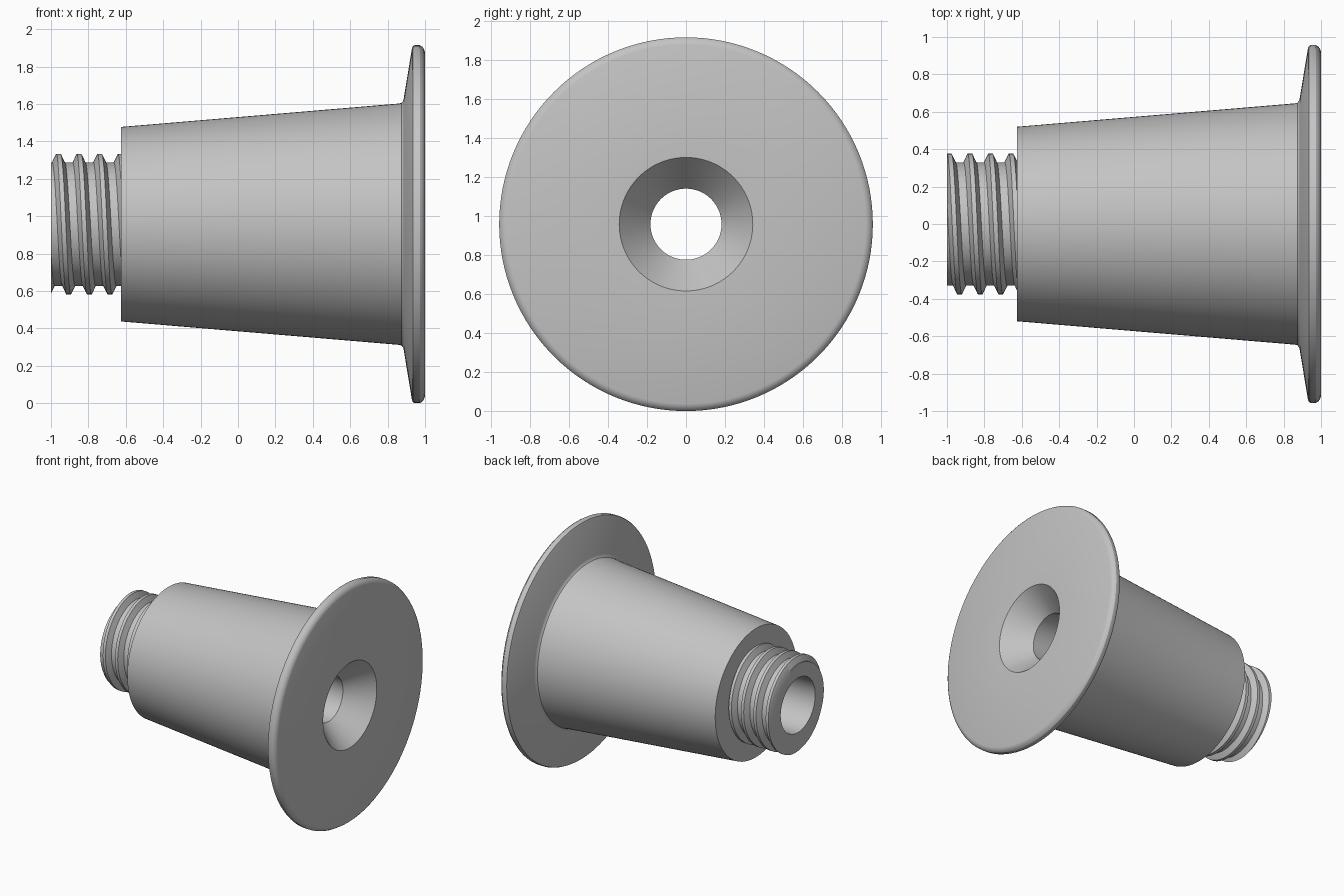
import bpy, bmesh
from math import sin, cos, tau, radians

cube = bpy.data.objects.get("Cube")
if cube:
    bpy.data.objects.remove(cube, do_unlink=True)

AXIS_Z = 0.957
SEGMENTS = 128

grey = bpy.data.materials.new("plain grey")
grey.use_nodes = True
colour = (0.55, 0.55, 0.55, 1)
grey.diffuse_color = colour
grey.node_tree.nodes["Principled BSDF"].inputs["Base Color"].default_value = colour


def revolve(name, profile_at):
    """Skin (x, radius) profiles around the long axis; the profile may vary by turn."""
    bm = bmesh.new()
    columns = []
    for i in range(SEGMENTS + 1):
        turn = i / SEGMENTS
        a = turn * tau
        columns.append([bm.verts.new((x, -r * sin(a), AXIS_Z + r * cos(a)))
                        for x, r in profile_at(turn)])
    for left, right in zip(columns, columns[1:]):
        for k in range(len(left) - 1):
            bm.faces.new((left[k], right[k], right[k + 1], left[k + 1]))
    bmesh.ops.remove_doubles(bm, verts=bm.verts, dist=0.00005)
    bmesh.ops.recalc_face_normals(bm, faces=bm.faces)
    mesh = bpy.data.meshes.new(name)
    bm.to_mesh(mesh)
    bm.free()
    mesh.materials.append(grey)
    obj = bpy.data.objects.new(name, mesh)
    bpy.context.collection.objects.link(obj)
    bpy.ops.object.select_all(action='DESELECT')
    obj.select_set(True)
    bpy.context.view_layer.objects.active = obj
    bpy.ops.object.shade_smooth_by_angle(angle=radians(30))
    return obj


# Tapered body with flange, countersink and through bore
body = [(-1, 0.22), (0.81, 0.182), (1, 0.342), (1, 0.92), (0.995, 0.935),
        (0.985, 0.949), (0.972, 0.957), (0.945, 0.957), (0.935, 0.952),
        (0.93, 0.94), (0.886, 0.672), (0.882, 0.658), (0.873, 0.648),
        (0.86, 0.645), (-0.625, 0.52), (-0.625, 0.3)]
revolve("flanged_body", lambda turn: body)

# Helical thread on the spigot, trimmed flat at both ends
PITCH, ROOT, CREST = 0.11, 0.33, 0.376
START, END, PEAK = -1.0, -0.61, -0.96
HALF_CREST, HALF_BASE = 0.012, 0.034


def thread_radius(x, turn):
    d = (x - PEAK - PITCH * turn) / PITCH
    d = abs(d - round(d)) * PITCH
    t = (HALF_BASE - d) / (HALF_BASE - HALF_CREST)
    return ROOT + (CREST - ROOT) * min(1, max(0, t))


def thread_profile(turn):
    points = [(START, 0.22)]
    for n in range(-3, 6):
        for offset in (-HALF_BASE, -HALF_CREST, HALF_CREST, HALF_BASE):
            x = PEAK + PITCH * (n + turn) + offset
            x = min(END, max(START, x))
            points.append((x, thread_radius(x, turn)))
    return points


revolve("threaded_spigot", thread_profile)
